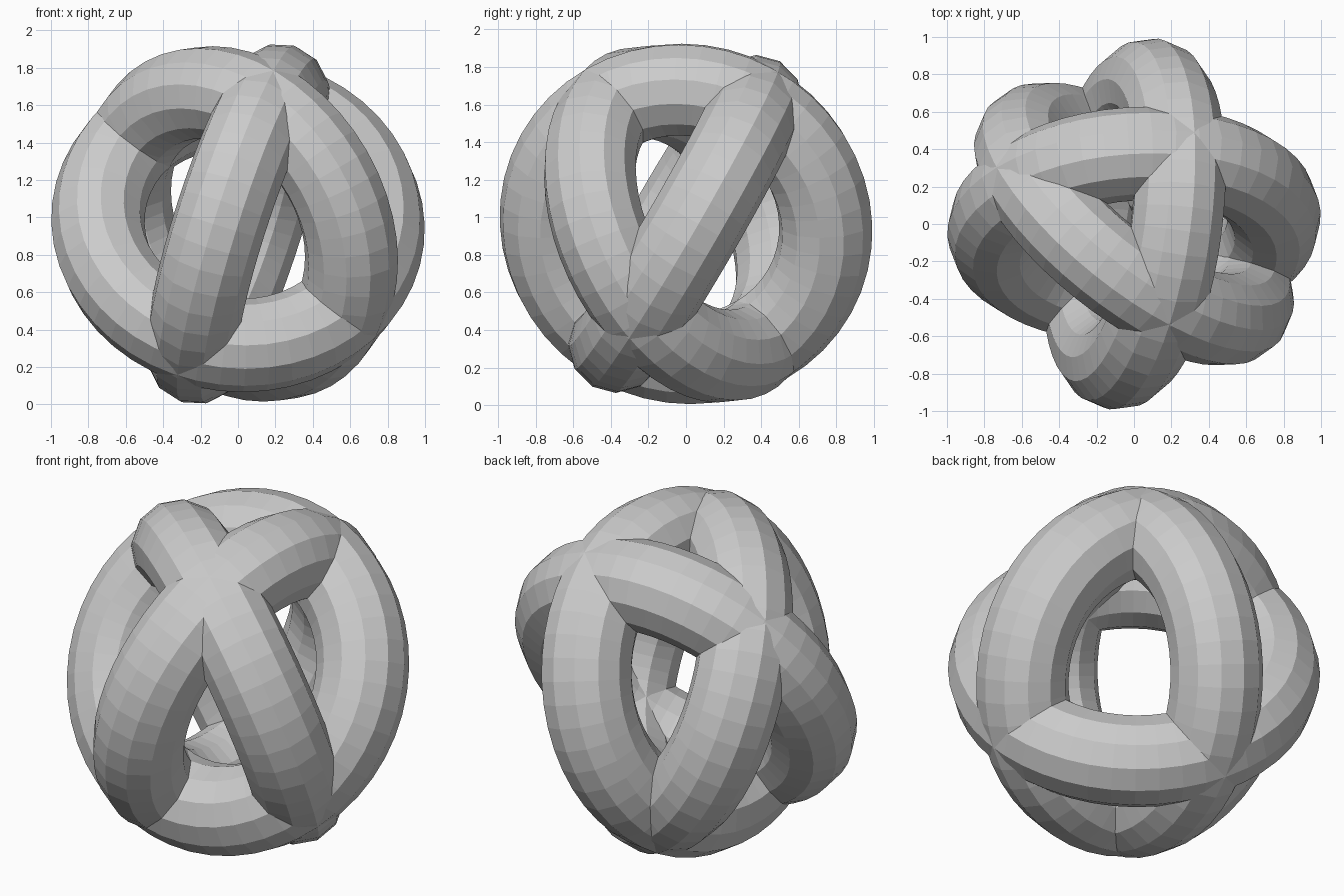
import bpy
from mathutils import Vector

if "Cube" in bpy.data.objects:
    bpy.data.objects.remove(bpy.data.objects["Cube"])

CENTRE = (0, 0, 0.965)


def ring(name, axis):
    """Low-poly ring whose hole faces along the given axis."""
    rot = Vector(axis).normalized().to_track_quat('Z', 'Y').to_euler()
    bpy.ops.mesh.primitive_torus_add(
        major_radius=0.75, minor_radius=0.25,
        major_segments=48, minor_segments=12,
        location=CENTRE, rotation=rot)
    obj = bpy.context.object
    obj.name = name
    return obj


# Three equal rings sharing one centre, each tilted differently
ring("side_ring", (-0.945, 0.127, 0.302))
ring("diagonal_ring", (0.587, 0.731, 0.345))
ring("tilted_ring", (-0.058, 0.865, -0.5))
